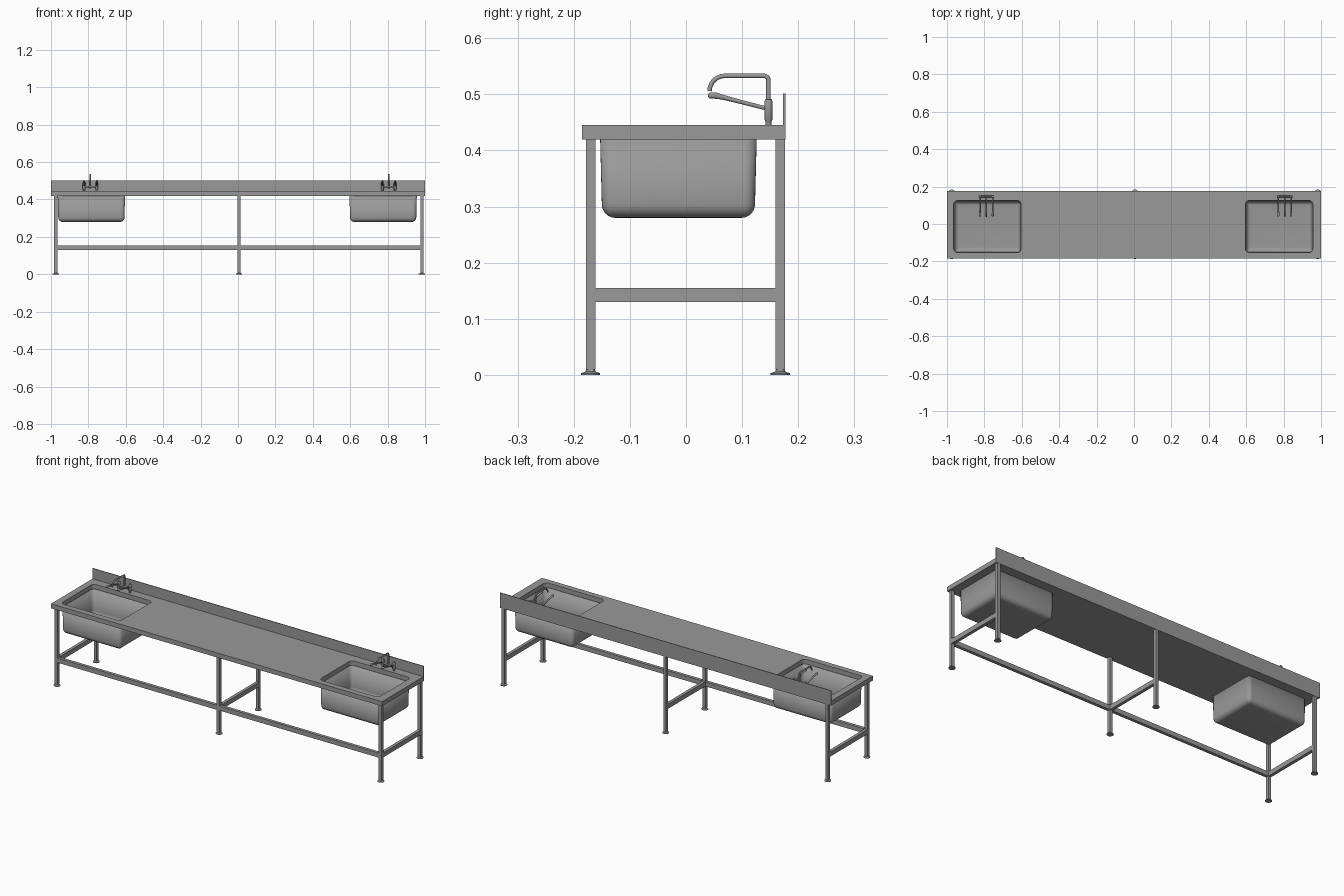
import bpy, bmesh, math
from mathutils import Vector, Matrix

cube = bpy.data.objects.get("Cube")
if cube:
    bpy.data.objects.remove(cube)


def material(name, rgb):
    m = bpy.data.materials.new(name)
    m.use_nodes = True
    m.diffuse_color = (*rgb, 1)
    m.node_tree.nodes["Principled BSDF"].inputs["Base Color"].default_value = (*rgb, 1)
    return m


STEEL = material("brushed steel", (0.32, 0.32, 0.32))
TOP, UNDER = 0.445, 0.42
FRONT, BACK = -0.185, 0.177


def finish(obj, smooth=True):
    obj.data.materials.append(STEEL)
    if smooth:
        bpy.ops.object.select_all(action='DESELECT')
        bpy.context.view_layer.objects.active = obj
        obj.select_set(True)
        bpy.ops.object.shade_smooth_by_angle(angle=math.radians(40))
    return obj


def from_bmesh(name, bm, smooth=True):
    me = bpy.data.meshes.new(name)
    bmesh.ops.recalc_face_normals(bm, faces=bm.faces)
    bm.to_mesh(me)
    bm.free()
    obj = bpy.data.objects.new(name, me)
    bpy.context.collection.objects.link(obj)
    return finish(obj, smooth)


def box(name, lo, hi):
    lo, hi = Vector(lo), Vector(hi)
    bm = bmesh.new()
    bmesh.ops.create_cube(bm, size=1, matrix=Matrix.Translation((lo + hi) / 2) @ Matrix.Diagonal((*(hi - lo), 1)))
    return from_bmesh(name, bm, False)


def lathe(name, centre, profile, sides=20):
    """Turned part: profile is (radius, height) from bottom to top."""
    bm = bmesh.new()
    rings = []
    for r, z in profile:
        rings.append([bm.verts.new((centre[0] + r * math.cos(a), centre[1] + r * math.sin(a), z))
                      for a in (2 * math.pi * i / sides for i in range(sides))])
    loft(bm, rings)
    bm.faces.new(rings[0])
    bm.faces.new(rings[-1])
    return from_bmesh(name, bm)


def loft(bm, rings):
    for a, b in zip(rings, rings[1:]):
        for i in range(len(a)):
            j = (i + 1) % len(a)
            bm.faces.new((a[i], a[j], b[j], b[i]))


def curve_object(name, splines, cyclic=False, dims='3D', **settings):
    cu = bpy.data.curves.new(name, 'CURVE')
    cu.dimensions = dims
    for key, value in settings.items():
        setattr(cu, key, value)
    for pts in splines:
        sp = cu.splines.new('POLY')
        sp.points.add(len(pts) - 1)
        for p, co in zip(sp.points, pts):
            p.co = (*co[:3], 1)
            p.radius = co[3] if len(co) > 3 else 1
        sp.use_cyclic_u = cyclic
    obj = bpy.data.objects.new(name, cu)
    bpy.context.collection.objects.link(obj)
    bpy.ops.object.select_all(action='DESELECT')
    bpy.context.view_layer.objects.active = obj
    obj.select_set(True)
    bpy.ops.object.convert(target='MESH')
    return finish(bpy.context.view_layer.objects.active)


def tube(name, pts, radius):
    return curve_object(name, [pts], bevel_depth=radius, bevel_resolution=3, use_fill_caps=True)


def rounded_rect(x0, x1, y0, y1, r, z=0, steps=6):
    pts = []
    corners = ((x1 - r, y1 - r), (x0 + r, y1 - r), (x0 + r, y0 + r), (x1 - r, y0 + r))
    for k, (cx, cy) in enumerate(corners):
        for i in range(steps + 1):
            a = math.pi / 2 * (k + i / steps)
            pts.append((cx + r * math.cos(a), cy + r * math.sin(a), z))
    return pts


# Worktop with two bowl openings, and the upstand along the back
bowls = {"right": (-0.964, -0.604), "left": (0.596, 0.956)}
B0, B1, CORNER = -0.153, 0.126, 0.022
outline = [(-1, FRONT, 0), (1, FRONT, 0), (1, BACK, 0), (-1, BACK, 0)]
holes = [rounded_rect(x0, x1, B0, B1, CORNER) for x0, x1 in bowls.values()]
worktop = curve_object("worktop", [outline] + holes, cyclic=True, dims='2D',
                       fill_mode='BOTH', extrude=(TOP - UNDER) / 2)
worktop.location.z = (TOP + UNDER) / 2
box("splashback", (-1, BACK - 0.004, TOP), (1, BACK, 0.502))

# Pressed bowls with rounded floor edges
FLOOR, FILLET = 0.28, 0.024
for side, (x0, x1) in bowls.items():
    bm = bmesh.new()
    levels = [(0, UNDER)]
    for i in range(7):
        a = math.pi / 2 * i / 6
        levels.append((0.003 + FILLET * (1 - math.cos(a)), FLOOR + FILLET * (1 - math.sin(a))))
    rings = []
    for inset, z in levels:
        pts = rounded_rect(x0 + inset, x1 - inset, B0 + inset, B1 - inset, max(CORNER - inset, 0.004), z)
        rings.append([bm.verts.new(p) for p in pts])
    loft(bm, rings)
    bm.faces.new(rings[-1])
    bowl = from_bmesh(side + "_bowl", bm)
    shell = bowl.modifiers.new("sheet", 'SOLIDIFY')
    shell.thickness = 0.002
    shell.offset = -1

# Square legs on round feet, with low rails
HALF = 0.0085
LEG_Y = {"front": -0.17, "back": 0.168}
LEG_X = {"right": -0.974, "middle": 0.005, "left": 0.983}
RAIL0, RAIL1 = 0.13, 0.155
for side, x in LEG_X.items():
    for end, y in LEG_Y.items():
        name = f"{side}_{end}"
        box(name + "_leg", (x - HALF, y - HALF, 0.01), (x + HALF, y + HALF, UNDER))
        lathe(name + "_foot", (x, y), [(0.017, 0), (0.017, 0.003), (0.009, 0.006), (0.007, 0.012)])
    box(side + "_cross_rail", (x - HALF, LEG_Y["front"] + HALF, RAIL0), (x + HALF, LEG_Y["back"] - HALF, RAIL1))
for name, a, b in (("right", "right", "middle"), ("left", "middle", "left")):
    y = LEG_Y["front"]
    box(name + "_front_rail", (LEG_X[a] + HALF, y - HALF, RAIL0), (LEG_X[b] - HALF, y + HALF, RAIL1))

# Mixer taps: two valves, a bridge, a swan spout and two long levers
TAP_Y = 0.147
for side, x in (("right", -0.789), ("left", 0.806)):
    for hand, s in (("right", -1), ("left", 1)):
        vx = x + s * 0.034
        name = f"{side}_tap_{hand}"
        lathe(name + "_valve", (vx, TAP_Y), [(0.005, TOP), (0.005, 0.452), (0.0075, 0.455), (0.0075, 0.486),
                                             (0.006, 0.491), (0.004, 0.492)])
        tube(name + "_lever", [(vx, TAP_Y, 0.474, 1), (vx, 0.1, 0.486, 1), (vx, 0.065, 0.495, 1.2),
                               (vx, 0.052, 0.498, 1.6), (vx, 0.043, 0.498, 1.5), (vx, 0.039, 0.498, 0.7)], 0.0038)
    tube(side + "_tap_bridge", [(x - 0.034, TAP_Y, 0.468), (x + 0.034, TAP_Y, 0.468)], 0.005)
    path = [(x, TAP_Y, 0.46)]
    for cy, cz, r, a0, a1 in ((TAP_Y - 0.008, 0.525, 0.008, 0, 90), (0.069, 0.506, 0.027, 90, 180)):
        for i in range(7):
            a = math.radians(a0 + (a1 - a0) * i / 6)
            path.append((x, cy + r * math.cos(a), cz + r * math.sin(a)))
    tube(side + "_tap_spout", path, 0.0042)
